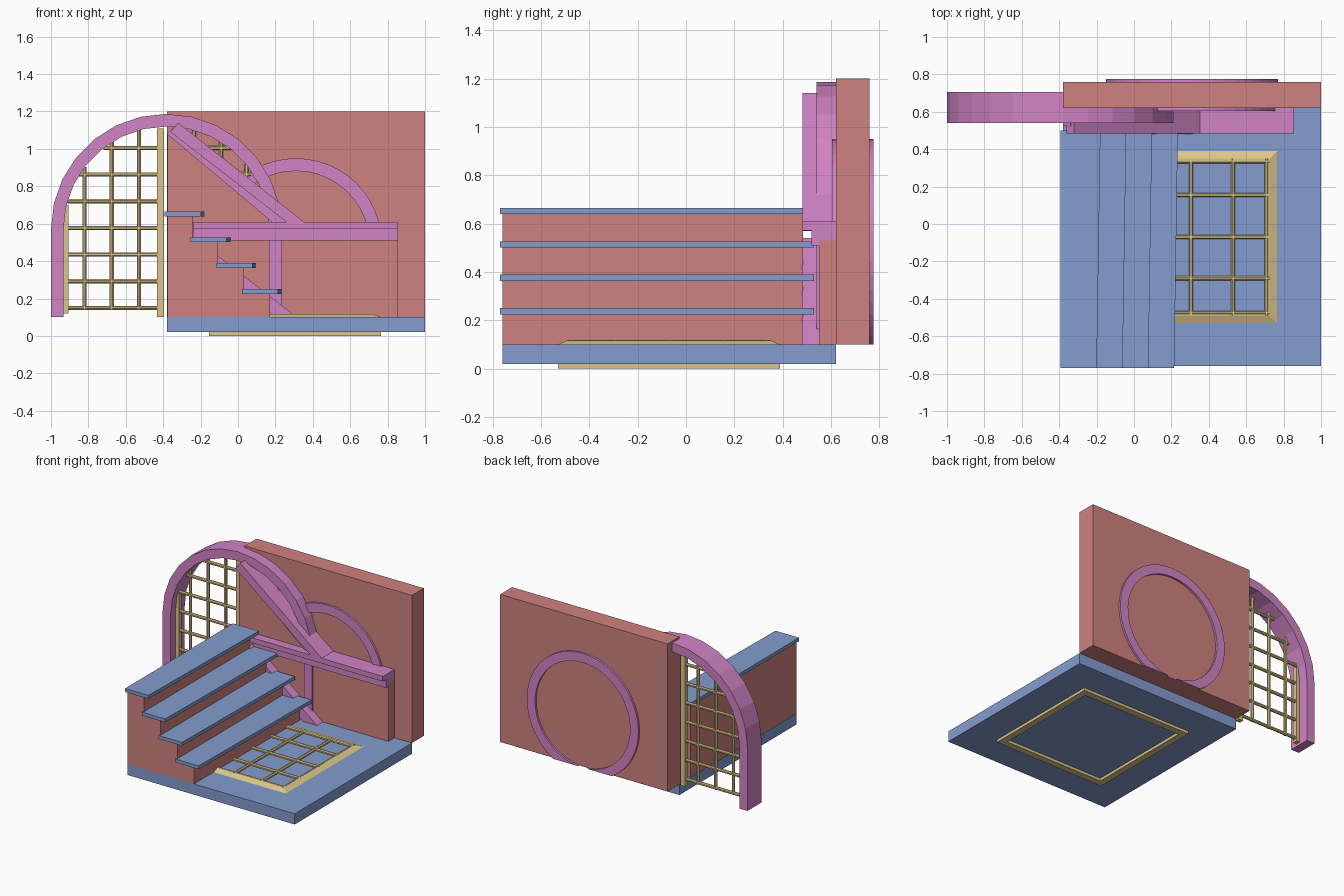
import bpy, math
from mathutils import Vector

cube = bpy.data.objects.get("Cube")
if cube:
    bpy.data.objects.remove(cube, do_unlink=True)


def material(name, rgb):
    m = bpy.data.materials.new(name)
    m.use_nodes = True
    m.diffuse_color = (*rgb, 1)
    m.node_tree.nodes["Principled BSDF"].inputs["Base Color"].default_value = (*rgb, 1)
    return m


BLUE = material("slate blue", (0.23, 0.335, 0.62))
RED = material("clay red", (0.62, 0.225, 0.215))
PINK = material("orchid pink", (0.64, 0.23, 0.56))
GOLD = material("pale gold", (0.72, 0.57, 0.26))


def make(name, verts, faces, mat):
    mesh = bpy.data.meshes.new(name)
    mesh.from_pydata([tuple(v) for v in verts], [], faces)
    mesh.materials.append(mat)
    obj = bpy.data.objects.new(name, mesh)
    bpy.context.collection.objects.link(obj)
    # consistent outward normals
    import bmesh
    bm = bmesh.new()
    bm.from_mesh(mesh)
    bmesh.ops.recalc_face_normals(bm, faces=bm.faces)
    bm.to_mesh(mesh)
    bm.free()
    return obj


def prism(name, outline, y0, y1, mat):
    """Extrude an x-z outline along y."""
    n = len(outline)
    verts = [(x, y, z) for y in (y0, y1) for x, z in outline]
    faces = [tuple(range(n)), tuple(range(n, 2 * n))]
    faces += [(i, (i + 1) % n, (i + 1) % n + n, i + n) for i in range(n)]
    return make(name, verts, faces, mat)


def box(name, x0, x1, y0, y1, z0, z1, mat):
    return prism(name, [(x0, z0), (x1, z0), (x1, z1), (x0, z1)], y0, y1, mat)


def band(name, outer, inner, y0, y1, mat):
    """Open strip between two x-z paths, with thickness along y."""
    n = len(outer)
    verts = [(p[0], y, p[1]) for y in (y0, y1) for path in (outer, inner) for p in path]
    faces = [(0, n, 3 * n, 2 * n), (n - 1, 2 * n - 1, 4 * n - 1, 3 * n - 1)]
    for i in range(n - 1):
        o, q, o2, q2 = i, n + i, 2 * n + i, 3 * n + i
        faces += [(o, o + 1, q + 1, q), (o2, o2 + 1, q2 + 1, q2),
                  (o, o + 1, o2 + 1, o2), (q, q + 1, q2 + 1, q2)]
    return make(name, verts, faces, mat)


def bar(name, a, b, r=0.012, sides=8):
    """Thin round bar between two points."""
    a, b = Vector(a), Vector(b)
    rot = (b - a).to_track_quat('Z', 'Y')
    circle = [rot @ Vector((r * math.cos(t), r * math.sin(t), 0))
              for t in (math.tau * (i + 0.5) / sides for i in range(sides))]
    verts = [p + c for p in (a, b) for c in circle]
    faces = [tuple(range(sides)), tuple(range(sides, 2 * sides))]
    faces += [(i, (i + 1) % sides, (i + 1) % sides + sides, i + sides) for i in range(sides)]
    return make(name, verts, faces, GOLD)


# Floor and back wall
box("floor", -0.38, 1, -0.76, 0.62, 0.02, 0.1, BLUE)
box("back_wall", -0.38, 1, 0.62, 0.76, 0.1, 1.2, RED)
prism("wall_panel", [(-0.378, 0.1), (0.855, 0.1), (0.855, 0.53), (0.3, 0.55), (-0.378, 1.09)],
      0.55, 0.63, RED)

# Staircase: solid stepped body with slightly tapered treads
profile = [(-0.378, 0.1)]
for i in range(4):
    riser, low = 0.17 - 0.138 * i, 0.1 if i == 0 else 0.095 + 0.138 * i
    profile += [(riser, low), (riser, 0.233 + 0.138 * i)]
profile.append((-0.378, profile[-1][1]))
prism("stair_body", profile, -0.76, 0.485, RED)
for i in range(4):
    x, z = 0.022 - 0.138 * i, 0.225 + 0.138 * i
    back = 0.53 if i < 3 else 0.5
    plan = [(x, -0.77), (x + 0.193, -0.77), (x + 0.213, back), (x, back)]
    verts = [(px, py, h) for h in (z, z + 0.026) for px, py in plan]
    faces = [(0, 1, 2, 3), (4, 5, 6, 7)] + [(k, (k + 1) % 4, (k + 1) % 4 + 4, k + 4) for k in range(4)]
    make(f"stair_tread_{i + 1}", verts, faces, BLUE)

# Large arch
CX, SPRING, R_OUT, R_IN = -0.383, 0.57, 0.617, 0.55


def arch_path(r, n=14):
    arc = [(CX - r * math.cos(math.pi * i / n), SPRING + r * math.sin(math.pi * i / n))
           for i in range(n + 1)]
    return [(CX - r, 0.1)] + arc + [(CX + r, 0.1)]


band("large_arch", arch_path(R_OUT), arch_path(R_IN), 0.54, 0.705, PINK)

# Round window ring, cut flat at floor level
N, RX, RZ, R1, R2 = 40, 0.31, 0.49, 0.46, 0.392


def ring_path(r, start):
    sweep = math.pi - 2 * start
    return [(RX + r * math.cos(start + sweep * i / N), RZ + r * math.sin(start + sweep * i / N))
            for i in range(N + 1)]


band("round_ring", ring_path(R1, math.asin((0.1 - RZ) / R1)),
     ring_path(R2, math.asin((0.1 - RZ) / R2)), 0.605, 0.775, PINK)

# Handrail: level run and sloping run, each a body with a projecting cap
box("level_rail_body", -0.24, 0.855, 0.52, 0.63, 0.51, 0.585, PINK)
box("level_rail_cap", -0.24, 0.855, 0.483, 0.63, 0.572, 0.61, PINK)
prism("sloping_rail_body", [(-0.38, 1.08), (-0.34, 1.12), (0.345, 0.59), (0.3, 0.51)], 0.525, 0.625, PINK)
prism("sloping_rail_cap", [(-0.36, 1.09), (-0.32, 1.14), (0.352, 0.61), (0.31, 0.57)], 0.483, 0.625, PINK)
prism("stair_skirting", [(-0.25, 0.54), (0.315, 0.1), (0.2, 0.1), (-0.25, 0.45)], 0.48, 0.56, PINK)

# Lattice in the open half of the arch, with a short run above the sloping rail
LY = 0.612


def arch_top(x):
    return SPRING + math.sqrt(max(0, R_IN ** 2 - (x - CX) ** 2))


def arch_left(z):
    return CX - math.sqrt(max(0, R_IN ** 2 - max(0, z - SPRING) ** 2))


for i, x in enumerate((-0.82, -0.675, -0.53)):
    bar(f"lattice_upright_{i}", (x, LY, 0.14), (x, LY, arch_top(x)))
for i in range(7):
    z = 0.15 + 0.1425 * i
    bar(f"lattice_crossbar_{i}", (arch_left(z), LY, z), (-0.4, LY, z))
box("lattice_side_left", -0.935, -0.905, 0.595, 0.63, 0.12, 0.7, GOLD)
box("lattice_side_right", -0.432, -0.395, 0.595, 0.63, 0.1, 1.11, GOLD)
bar("upper_lattice_crossbar", (-0.22, LY, 1.005), (-0.03, LY, 1.005))
bar("upper_lattice_low_crossbar", (-0.06, LY, 0.865), (0.07, LY, 0.865))
for x in (-0.235, -0.09, 0.045):
    bar("upper_lattice_upright", (x, LY, 0.8 - 0.78 * x), (x, LY, arch_top(x)))

# Floor grille: bevelled rim on top, flat rim underneath
GX, GY = 0.305, -0.07


def square(h, z):
    return [(GX + sx * h, GY + sy * h, z) for sx, sy in ((-1, -1), (1, -1), (1, 1), (-1, 1))]


def rim(name, section):
    verts = [v for h, z in section for v in square(h, z)]
    m = len(section)
    faces = [(4 * s + k, 4 * s + (k + 1) % 4, 4 * ((s + 1) % m) + (k + 1) % 4, 4 * ((s + 1) % m) + k)
             for s in range(m) for k in range(4)]
    make(name, verts, faces, GOLD)


rim("grille_rim_top", [(0.46, 0.09), (0.46, 0.1), (0.42, 0.117), (0.41, 0.117), (0.41, 0.09)])
rim("grille_rim_bottom", [(0.46, 0.03), (0.46, 0), (0.41, 0), (0.41, 0.03)])
for off in (-0.405, -0.22, 0, 0.225, 0.405):
    bar("grille_bar_across", (GX - 0.42, GY + off, 0.107), (GX + 0.42, GY + off, 0.107))
    bar("grille_bar_along", (GX + off, GY - 0.42, 0.107), (GX + off, GY + 0.42, 0.107))
